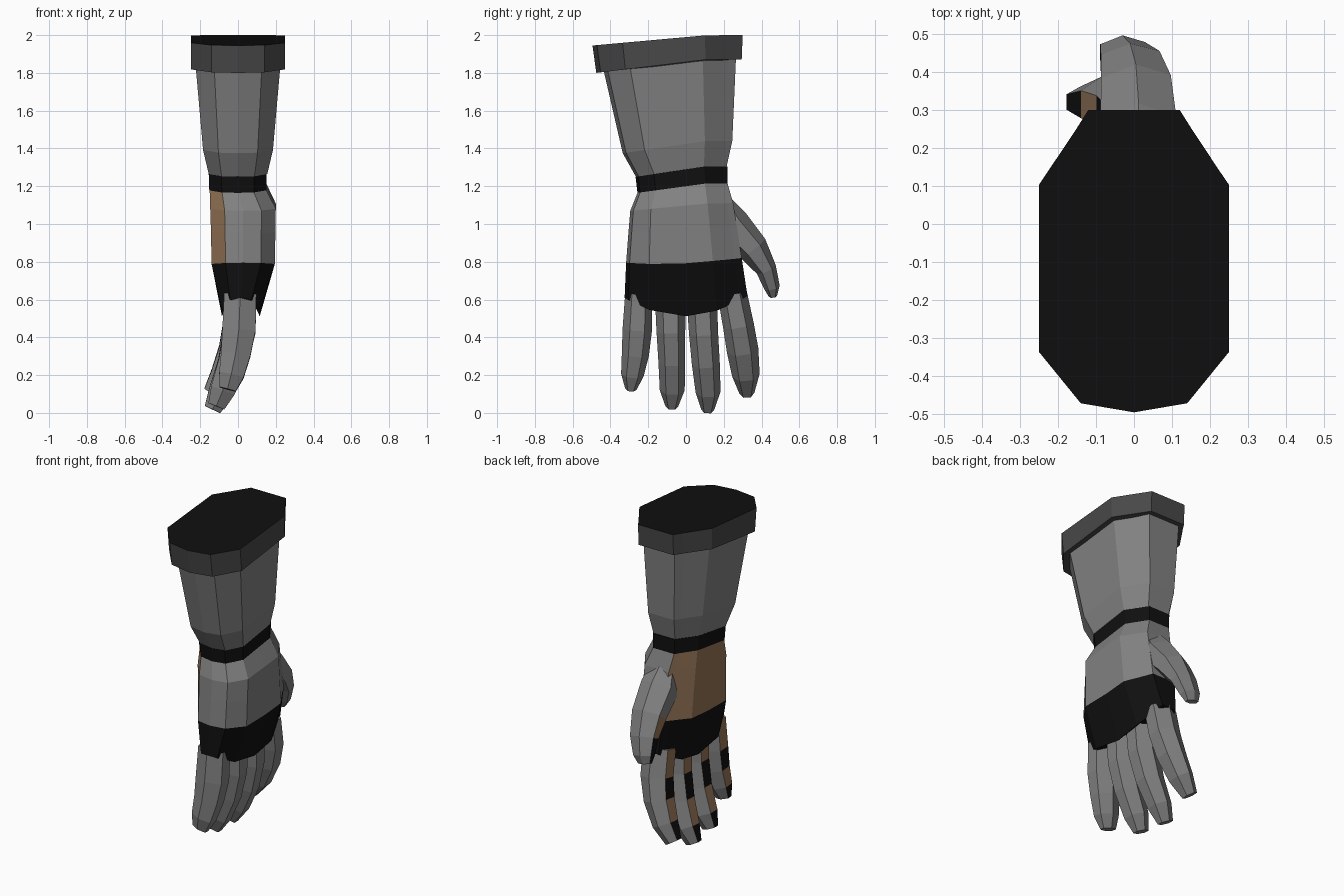
import bpy, bmesh, math
from mathutils import Vector


def material(name, rgb):
    m = bpy.data.materials.new(name)
    m.diffuse_color = (*rgb, 1)
    return m


GRAY, BLACK, BROWN, DARK = range(4)
MATS = [material("glove gray", (0.22, 0.22, 0.22)),
        material("black trim", (0.005, 0.005, 0.005)),
        material("palm brown", (0.30, 0.175, 0.095)),
        material("cuff dark gray", (0.065, 0.065, 0.065))]

# Half outline of the arm: (share of half width, share of depth from front to back)
HALF = [(0.56, 0.03), (1, 0.2), (1, 0.5), (1, 0.75), (0.6, 0.94), (0.48, 1)]
OUTLINE = [(0, 0)] + HALF + [(-x, t) for x, t in reversed(HALF)]


def ring(y0, y1, xl, xr, z0, z1, dip=0.0):
    """Arm cross-section sloping from z0 in front to z1 at the back, sagging by dip."""
    cx, hw = (xl + xr) / 2, (xr - xl) / 2
    return [Vector((cx + hw * x, y0 + (y1 - y0) * t,
                    z0 + (z1 - z0) * min(1, t / 0.77) - dip * 4 * t * (1 - t)))
            for x, t in OUTLINE]


def loft(name, rings, color, caps):
    """Skin the rings; color(segment, side) gives the material of each face."""
    bm = bmesh.new()
    vs = [[bm.verts.new(p) for p in r] for r in rings]
    n = len(vs[0])
    for s in range(len(vs) - 1):
        for i in range(n):
            j = (i + 1) % n
            f = bm.faces.new((vs[s][i], vs[s][j], vs[s + 1][j], vs[s + 1][i]))
            f.material_index = color(s, i)
    for r, c in ((vs[0], caps[0]), (vs[-1], caps[1])):
        bm.faces.new(r).material_index = c
    bmesh.ops.recalc_face_normals(bm, faces=bm.faces)
    me = bpy.data.meshes.new(name)
    bm.to_mesh(me)
    bm.free()
    for m in MATS:
        me.materials.append(m)
    ob = bpy.data.objects.new(name, me)
    bpy.context.collection.objects.link(ob)
    return ob


def digit(name, path, pads):
    """Six-sided finger; path rows are (x, y, z, half breadth, half thickness)."""
    pts = [Vector(p[:3]) for p in path]
    rings = []
    for k, p in enumerate(path):
        tan = (pts[min(k + 1, len(pts) - 1)] - pts[max(k - 1, 0)]).normalized()
        u = Vector((1, 0, 0)).cross(tan).normalized()
        v = tan.cross(u)
        if v.x < 0:
            v = -v
        if u.y < 0:
            u = -u
        rings.append([pts[k] + u * p[3] * math.cos(i * math.pi / 3)
                      + v * p[4] * math.sin(i * math.pi / 3) / math.sin(math.pi / 3)
                      for i in range(6)])
    # Side 4 is the flat palm side
    loft(name, rings, lambda s, i: pads[s] if i == 4 else GRAY, (GRAY, GRAY))


# Cuff rim with a black top
loft("cuff_rim", [ring(-0.495, 0.30, -0.25, 0.25, 1.945, 2.0),
                  ring(-0.475, 0.295, -0.25, 0.25, 1.80, 1.872)],
     lambda s, i: DARK, (BLACK, DARK))

# Flared forearm sleeve
loft("sleeve", [ring(-0.44, 0.265, -0.225, 0.225, 1.83, 1.89),
                ring(-0.335, 0.245, -0.185, 0.185, 1.375, 1.44),
                ring(-0.265, 0.215, -0.155, 0.155, 1.25, 1.305)],
     lambda s, i: GRAY, (GRAY, GRAY))

# Wrist band
loft("wrist_band", [ring(-0.267, 0.22, -0.155, 0.152, 1.25, 1.305),
                    ring(-0.257, 0.22, -0.152, 0.15, 1.165, 1.215)],
     lambda s, i: BLACK, (BLACK, BLACK))

# Hand with a brown palm on the sides facing -x
PALM = {7, 8, 9, 10, 11}
loft("hand", [ring(-0.257, 0.22, -0.15, 0.15, 1.165, 1.215),
              ring(-0.295, 0.25, -0.147, 0.20, 1.07, 1.11),
              ring(-0.305, 0.27, -0.143, 0.198, 0.95, 0.98),
              ring(-0.317, 0.295, -0.14, 0.195, 0.795, 0.82, 0.02)],
     lambda s, i: BROWN if i in PALM else GRAY, (GRAY, GRAY))

# Knuckle band with an arched lower edge
loft("knuckle_band", [ring(-0.317, 0.295, -0.14, 0.195, 0.795, 0.82, 0.02),
                      ring(-0.325, 0.325, -0.085, 0.115, 0.61, 0.62, 0.105)],
     lambda s, i: BLACK, (BLACK, BLACK))

# Fingers
PADS = [BROWN, BLACK, BROWN, BLACK]
digit("little_finger", [(0.012, -0.25, 0.63, 0.072, 0.085), (0.005, -0.258, 0.44, 0.078, 0.088),
                        (-0.012, -0.268, 0.31, 0.072, 0.078), (-0.035, -0.284, 0.20, 0.060, 0.066),
                        (-0.055, -0.292, 0.125, 0.030, 0.045)], PADS)
digit("ring_finger", [(0.012, -0.083, 0.58, 0.080, 0.085), (0.008, -0.08, 0.43, 0.076, 0.085),
                      (-0.025, -0.075, 0.27, 0.071, 0.078), (-0.08, -0.073, 0.12, 0.066, 0.066),
                      (-0.115, -0.075, 0.035, 0.034, 0.045)], PADS)
digit("middle_finger", [(0.012, 0.085, 0.58, 0.080, 0.085), (0.005, 0.093, 0.42, 0.077, 0.085),
                        (-0.03, 0.105, 0.26, 0.074, 0.078), (-0.09, 0.117, 0.11, 0.066, 0.066),
                        (-0.135, 0.115, 0.018, 0.035, 0.045)], PADS)
digit("index_finger", [(0.012, 0.245, 0.63, 0.078, 0.085), (0.005, 0.278, 0.46, 0.082, 0.085),
                       (-0.025, 0.300, 0.33, 0.084, 0.078), (-0.08, 0.317, 0.20, 0.073, 0.066),
                       (-0.14, 0.322, 0.105, 0.040, 0.045)], PADS)

# Thumb
digit("thumb", [(0.01, 0.19, 1.12, 0.05, 0.07), (0.012, 0.235, 1.00, 0.10, 0.10),
                (0.005, 0.355, 0.87, 0.082, 0.092), (-0.01, 0.425, 0.76, 0.055, 0.078),
                (-0.03, 0.455, 0.665, 0.042, 0.06), (-0.04, 0.460, 0.618, 0.022, 0.04)],
      [GRAY, GRAY, BROWN, BLACK, BLACK])
